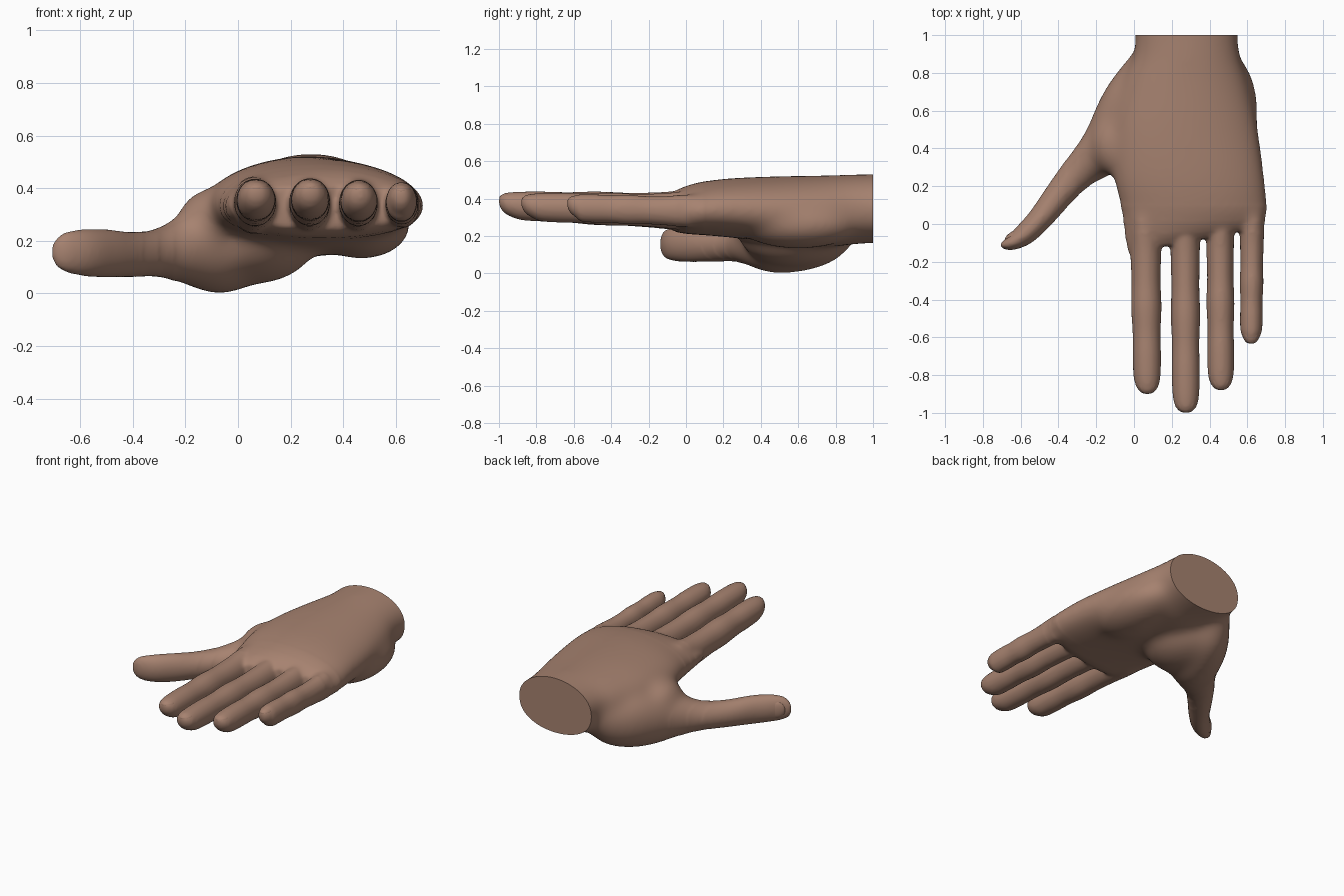
import bpy, bmesh, math
from mathutils import Vector

if "Cube" in bpy.data.objects:
    bpy.data.objects.remove(bpy.data.objects["Cube"])

skin = bpy.data.materials.new("brown skin")
skin.diffuse_color = (0.385, 0.225, 0.162, 1)
skin.use_nodes = True
skin.node_tree.nodes["Principled BSDF"].inputs["Base Color"].default_value = skin.diffuse_color
SIDES = 28
hand_bm = bmesh.new()


def resample(keys, steps=5):
    """Catmull-Rom interpolation of rows of numbers."""
    rows = [Vector(k) for k in keys]
    out = []
    for i in range(len(rows) - 1):
        a, b = rows[max(i - 1, 0)], rows[i]
        c, d = rows[i + 1], rows[min(i + 2, len(rows) - 1)]
        for s in range(steps):
            t = s / steps
            out.append(0.5 * (2 * b + (c - a) * t + (2 * a - 5 * b + 4 * c - d) * t * t
                              + (3 * b - a - 3 * c + d) * t ** 3))
    return out + [rows[-1]]


def loft(bm, rings):
    """Closed skin through rings of points."""
    rings = [[bm.verts.new(p) for p in r] for r in rings]
    n = len(rings[0])
    faces = [bm.faces.new(rings[0]), bm.faces.new(rings[-1][::-1])]
    for a, b in zip(rings, rings[1:]):
        for i in range(n):
            j = (i + 1) % n
            faces.append(bm.faces.new((a[j], a[i], b[i], b[j])))
    bmesh.ops.recalc_face_normals(bm, faces=faces)


def tube(keys):
    """Digit: rows are x, y, z, half width, half height."""
    rows = resample(keys)
    rings = []
    for i, r in enumerate(rows):
        d = Vector(rows[min(i + 1, len(rows) - 1)][:2]) - Vector(rows[max(i - 1, 0)][:2])
        d.normalize()
        ring = []
        for k in range(SIDES):
            a = 2 * math.pi * k / SIDES
            u = r[3] * math.cos(a)
            ring.append((r[0] - d.y * u, r[1] + d.x * u, r[2] + r[4] * math.sin(a)))
        rings.append(ring)
    loft(hand_bm, rings)


# Palm and wrist: y, left x, right x, middle z, rise, drop, web slant
palm = [(1.08, 0, .548, .35, .182, .185, 0), (.9, 0, .56, .35, .18, .195, 0),
        (.75, -.06, .605, .335, .19, .195, 0), (.5, -.12, .66, .335, .185, .175, 0),
        (.25, -.11, .695, .345, .165, .155, 0), (.08, -.068, .71, .335, .155, .13, .05),
        (-.03, -.045, .70, .335, .12, .12, .15), (-.09, -.03, .69, .33, .08, .085, .2)]
rings = []
for y, x0, x1, zc, up, down, slant in resample(palm):
    ring = []
    for k in range(SIDES):
        a = 2 * math.pi * k / SIDES
        x = (x0 + x1) / 2 + (x1 - x0) / 2 * math.cos(a)
        s = math.sin(a)
        z = zc + (up * s if s > 0 else -down * abs(s) ** 0.8)
        ring.append((x, y + slant * (x - .3), z))
    rings.append(ring)
loft(hand_bm, rings)

# Fingers: knuckle x, tip x, knuckle y, tip y, half width at base and tip, tip z, knuckle half height
fingers = [(.06, .07, .06, -.9, .084, .073, .362, .112), (.27, .275, .08, -1.0, .079, .073, .365, .112),
           (.455, .46, .08, -.88, .073, .071, .357, .108), (.625, .62, .04, -.635, .064, .059, .352, .09)]
for xa, xb, ya, yb, wa, wb, zt, hk in fingers:
    keys = [(xa, ya + .14, .34, wa * .6, .07), (xa, ya, .335, wa, hk)]
    for t, bulge in ((.22, 1.0), (.38, .97), (.52, 1.03), (.66, .97), (.78, 1.0), (.89, .98)):
        w = (wa + (wb - wa) * t) * bulge
        keys.append((xa + (xb - xa) * t, ya + (yb - ya) * t,
                     .33 + (zt - .33) * t, w, (hk - .01 + (.075 - hk + .01) * t) * bulge))
    keys += [(xb, yb + .05, zt + .006, wb * .86, .062),
             (xb, yb + .018, zt + .014, wb * .62, .046),
             (xb, yb, zt + .022, wb * .3, .024)]
    tube(keys)

# Thumb with its fleshy base
tube([(.12, .93, .30, .09, .09), (.06, .80, .225, .125, .155), (-.02, .64, .20, .155, .19),
      (-.09, .47, .178, .165, .18), (-.20, .355, .168, .125, .135), (-.30, .265, .155, .094, .094),
      (-.40, .15, .148, .077, .086), (-.50, .025, .152, .065, .092),
      (-.58, -.055, .155, .058, .09), (-.65, -.1, .157, .04, .078),
      (-.69, -.11, .157, .022, .055), (-.707, -.108, .157, .008, .025)])

# Pads of the palm and the web beside the thumb: centre and radii
pads = [((.06, .57, .205), (.24, .29, .17)), ((.47, .60, .265), (.19, .33, .135)),
        ((-.10, .42, .275), (.13, .17, .125))]
for c, r in pads:
    made = bmesh.ops.create_uvsphere(hand_bm, u_segments=24, v_segments=14, radius=1)
    for v in made["verts"]:
        v.co = Vector([c[i] + r[i] * v.co[i] for i in range(3)])

# Fuse the parts into one smooth skin
mesh = bpy.data.meshes.new("hand_parts")
hand_bm.to_mesh(mesh)
parts = bpy.data.objects.new("hand_parts", mesh)
bpy.context.collection.objects.link(parts)
fuse = parts.modifiers.new("fuse", 'REMESH')
fuse.mode = 'VOXEL'
fuse.voxel_size = 0.011
relax = parts.modifiers.new("relax", 'SMOOTH')
relax.factor, relax.iterations = 0.5, 8
graph = bpy.context.evaluated_depsgraph_get()
skin_mesh = bpy.data.meshes.new_from_object(parts.evaluated_get(graph))
bpy.data.objects.remove(parts)

# Melt the palm parts together, less and less towards the digits
bm = bmesh.new()
bm.from_mesh(skin_mesh)
for y_min, x_min, rounds in ((-.04, -.36, 12), (.02, -.3, 20), (.1, -.24, 35)):
    region = [v for v in bm.verts if y_min < v.co.y < 1.03 and v.co.x > x_min]
    for i in range(rounds):
        bmesh.ops.smooth_vert(bm, verts=region, factor=0.5,
                              use_axis_x=True, use_axis_y=True, use_axis_z=True)

# Flat cut through the wrist
cut = bmesh.ops.bisect_plane(bm, geom=bm.verts[:] + bm.edges[:] + bm.faces[:],
                             plane_co=(0, 1, 0), plane_no=(0, 1, 0), clear_outer=True)
bmesh.ops.contextual_create(bm, geom=[e for e in cut["geom_cut"] if isinstance(e, bmesh.types.BMEdge)])
bm.to_mesh(skin_mesh)
hand = bpy.data.objects.new("hand", skin_mesh)
bpy.context.collection.objects.link(hand)


def nail(name, centre, size, turn):
    """Thin rounded nail plate resting in the tip."""
    bpy.ops.mesh.primitive_uv_sphere_add(segments=24, ring_count=12, radius=1, location=centre)
    ob = bpy.context.object
    ob.name, ob.scale, ob.rotation_euler = name, size, (0, 0, turn)
    return ob


nails = [nail("finger_nail", (xb, yb + .062, zt + .038), (wb * .68, .06, .026), 0)
         for xa, xb, ya, yb, wa, wb, zt, hk in fingers]
nails.append(nail("thumb_nail", (-.636, -.057, .157), (.02, .055, .055), 2.12))

for ob in [hand] + nails:
    ob.data.materials.clear()
    ob.data.materials.append(skin)
    bpy.ops.object.select_all(action='DESELECT')
    ob.select_set(True)
    bpy.context.view_layer.objects.active = ob
    bpy.ops.object.shade_smooth_by_angle(angle=math.radians(50))
